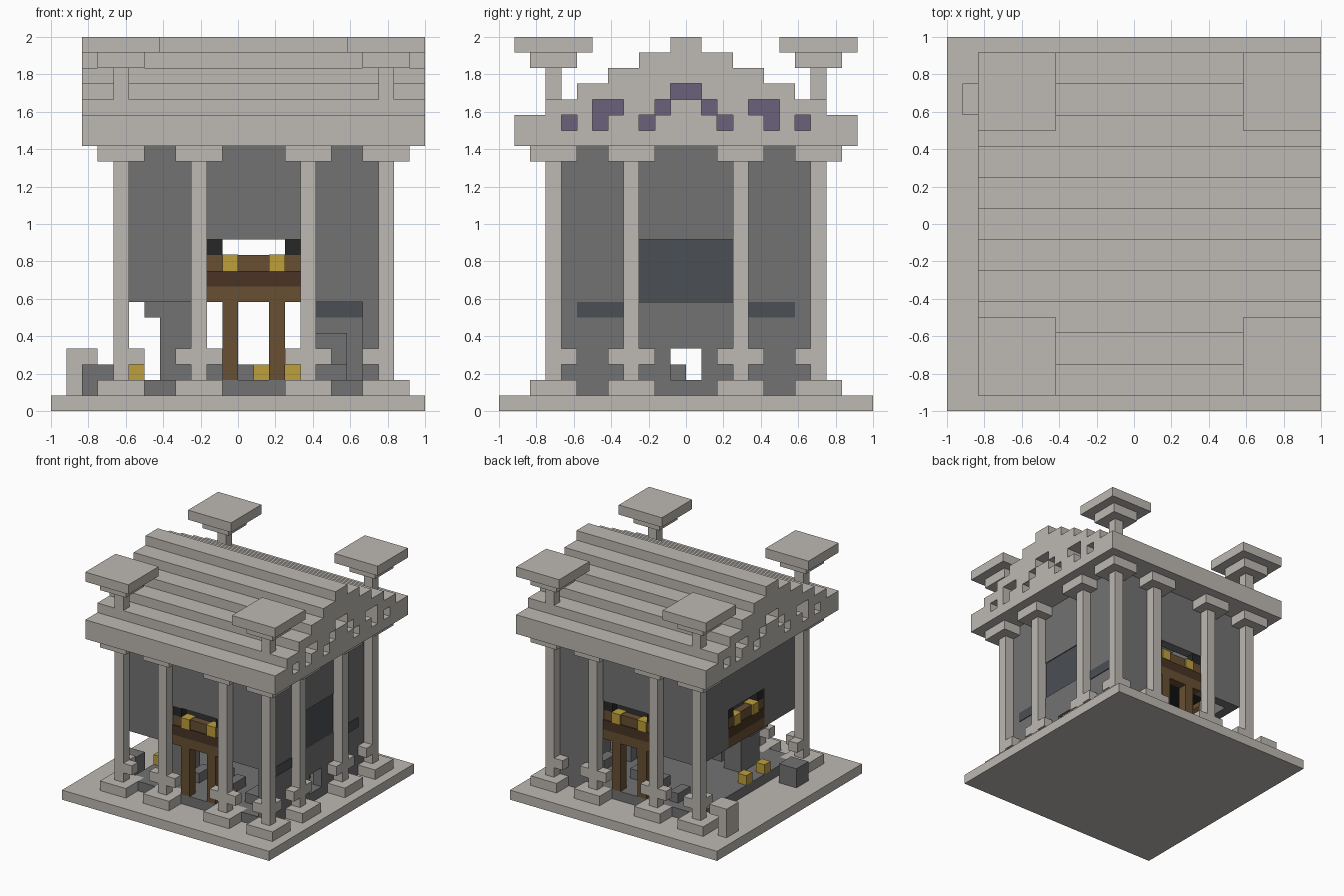
import bpy, bmesh

if "Cube" in bpy.data.objects:
    bpy.data.objects.remove(bpy.data.objects["Cube"])

U = 1 / 12  # block size


def material(name, *rgb):
    m = bpy.data.materials.new(name)
    m.use_nodes = True
    m.diffuse_color = (*rgb, 1)
    bsdf = m.node_tree.nodes["Principled BSDF"]
    bsdf.inputs["Base Color"].default_value = (*rgb, 1)
    bsdf.inputs["Roughness"].default_value = 0.9
    return m


STONE = material("pale stone", .51, .48, .445)
GREY = material("grey stone", .17, .17, .17)
SLATE = material("slate blue", .07, .08, .09)
WOOD = material("wood", .14, .08, .032)
DARK_WOOD = material("dark wood", .065, .034, .017)
GOLD = material("gold", .51, .35, .045)
BLACK = material("soot black", .02, .02, .02)
PURPLE = material("dusk purple", .145, .12, .195)


def build(name, mat, boxes):
    """One object from boxes given as x, y and z ranges in blocks."""
    bm = bmesh.new()
    for x0, x1, y0, y1, z0, z1 in boxes:
        v = [bm.verts.new((x * U, y * U, z * U))
             for z in (z0, z1) for y in (y0, y1) for x in (x0, x1)]
        for a, b, c, d in ((0, 2, 3, 1), (4, 5, 7, 6), (0, 1, 5, 4),
                           (2, 6, 7, 3), (0, 4, 6, 2), (1, 3, 7, 5)):
            bm.faces.new((v[a], v[b], v[c], v[d]))
    mesh = bpy.data.meshes.new(name)
    bm.to_mesh(mesh)
    bm.free()
    mesh.materials.append(mat)
    obj = bpy.data.objects.new(name, mesh)
    bpy.context.collection.objects.link(obj)


# Base and inner floor
build("base", STONE, [(-12, 12, -12, 12, 0, 1)])
build("floor", GREY, [(-7, 9, -8, 8, 1, 2)])

# Columns with bases, capitals and rail stubs
XS, YS = (-8, -3, 4, 9), (-9, -4, 3, 8)
spots = [(x, y) for x in XS for y in (YS[0], YS[3])]
spots += [(XS[3], y) for y in YS[1:3]]
for n, (x, y) in enumerate(spots):
    parts = [(x, x + 1, y, y + 1, 2, 16),
             (x - 1, x + 2, y - 1, y + 2, 1, 2),
             (x - 1, x + 2, y - 1, y + 2, 16, 17)]
    if y in (YS[0], YS[3]):
        parts.append((x if x == XS[0] else x - 1,
                      x + 1 if x == XS[3] else x + 2, y, y + 1, 3, 4))
    if x in (XS[0], XS[3]):
        parts.append((x, x + 1, y if y == YS[0] else y - 1,
                      y + 1 if y == YS[3] else y + 2, 3, 4))
    build(f"column_{n + 1}", STONE, parts)

# Stepped roof: solid core, pierced gables at both ends
steps = {18: 11, 19: 9, 20: 7, 21: 5, 22: 3, 23: 1}
holes = {18: ((2, 3), (5, 6), (7, 8)), 19: ((1, 2), (4, 6)), 20: ((0, 1),)}
core = [(-10, 12, -11, 11, 17, 18)]
gable, panes = [], []
for z, half in steps.items():
    cuts = holes.get(z, ())
    inset = 2 if cuts else 0
    core.append((-10 + inset, 12 - inset, -half, half, z, z + 1))
    if not cuts:
        continue
    for x0, pane_x in ((-10, -8.05), (10, 10)):
        for s in (-1, 1):
            start = 0
            for a, b in (*cuts, (half, half)):
                if a > start:
                    y0, y1 = sorted((s * start, s * a))
                    gable.append((x0, x0 + 2, y0, y1, z, z + 1))
                if b > a:
                    y0, y1 = sorted((s * a, s * b))
                    panes.append((pane_x, pane_x + .05, y0, y1, z, z + 1))
                start = b
build("roof_steps", STONE, core)
build("roof_gables", STONE, gable)
build("gable_panes", PURPLE, panes)

# Corner finials on the roof
for n, (x, y) in enumerate((x, y) for x in (-8, 9) for y in (-9, 8)):
    build(f"roof_finial_{n + 1}", STONE,
          [(x, x + 1, y, y + 1, 19, 22)] +
          [(x - r, x + 1 + r, y - r, y + 1 + r, 21 + r, 22 + r) for r in (1, 2)])

# Upper walls, open in the middle bay
walls = []
for y in (-8, 7):
    walls += [(-7, -2, y, y + 1, 7, 17), (4, 9, y, y + 1, 7, 17),
              (-2, 4, y, y + 1, 11, 17)]
for x in (-7, 8):
    walls += [(x, x + 1, -7, -3, 7, 17), (x, x + 1, 3, 7, 7, 17),
              (x, x + 1, -3, 3, 11, 17)]
build("upper_walls", GREY, walls)
build("window_panel", SLATE, [(8.5, 8.9, -3, 3, 7, 11)])

# Lower side wall with a doorway, and its back return
build("lower_wall", GREY, [(8, 9, -8, -1, 1, 7), (8, 9, 1, 8, 1, 7),
                           (8, 9, -1, 1, 4, 7), (5, 8, 7, 8, 1, 7)])
build("slate_strips", SLATE, [(9, 9.08, -7, -3, 6, 7), (9, 9.08, 3, 7, 6, 7),
                              (5, 8, 6.92, 7, 6, 7)])

# Timber frames with gold blocks in the open bays
wood, dark, gold, soot = [], [], [], [(-6, 8, -7, 7, 9.5, 9.8)]
for y in (-8, 7):
    wood += [(-2, 4, y, y + 1, 7, 8), (-2, 4, y + .1, y + .9, 9, 10)]
    dark.append((-2, 4, y, y + 1, 8, 9))
    for x in (-1, 2):
        wood.append((x, x + 1, y, y + 1, 2, 7))
        gold.append((x, x + 1, y - .05, y + 1.05, 9, 10.05))
    soot += [(x, x + 1, y + .1, y + .9, 10, 11) for x in (-2, 3)]
wood += [(-7, -6, -3, 3, 7, 8), (-6.9, -6.1, -3, 3, 9, 10)]
dark.append((-7, -6, -3, 3, 8, 9))
gold += [(-7.05, -5.95, y, y + 1, 9, 10.05) for y in (-2, 1)]
soot += [(-6.9, -6.1, y, y + 1, 10, 11) for y in (-3, 2)]
build("timber_frames", WOOD, wood)
build("timber_middle_beams", DARK_WOOD, dark)
build("soot_tray", BLACK, soot)

# Gold and rubble on the floor
gold += [(-7, -6, -4, -3, 2, 3), (1, 2, -6, -5, 2, 3),
         (3, 4, -7, -6, 2, 3), (-7, -6, -1, 0, 2, 3)]
build("gold_blocks", GOLD, gold)
build("stone_pedestal", GREY, [(-5, -3, -5, -2, 2, 6), (-6, -3, -5, -2, 6, 7)])
rubble = [(-2, -1, -5), (0, 1, -4), (2, 3, -5), (-1, 1, 4), (2, 3, 3),
          (5, 7, -6), (6, 7, 3), (-4, -3, 5), (4, 5, -2)]
build("rubble", GREY, [(a, b, y, y + 2, 2, 3) for a, b, y in rubble] +
      [(-10, -8, -6, -4, 1, 3), (5, 7, -2, -1, 2, 5), (5, 7, 1, 2, 2, 5)])

# Fallen stone beside the back corner
build("fallen_stone", STONE, [(-11, -10, 7, 9, 1, 4), (-10, -9, 7, 9, 3, 4)])
